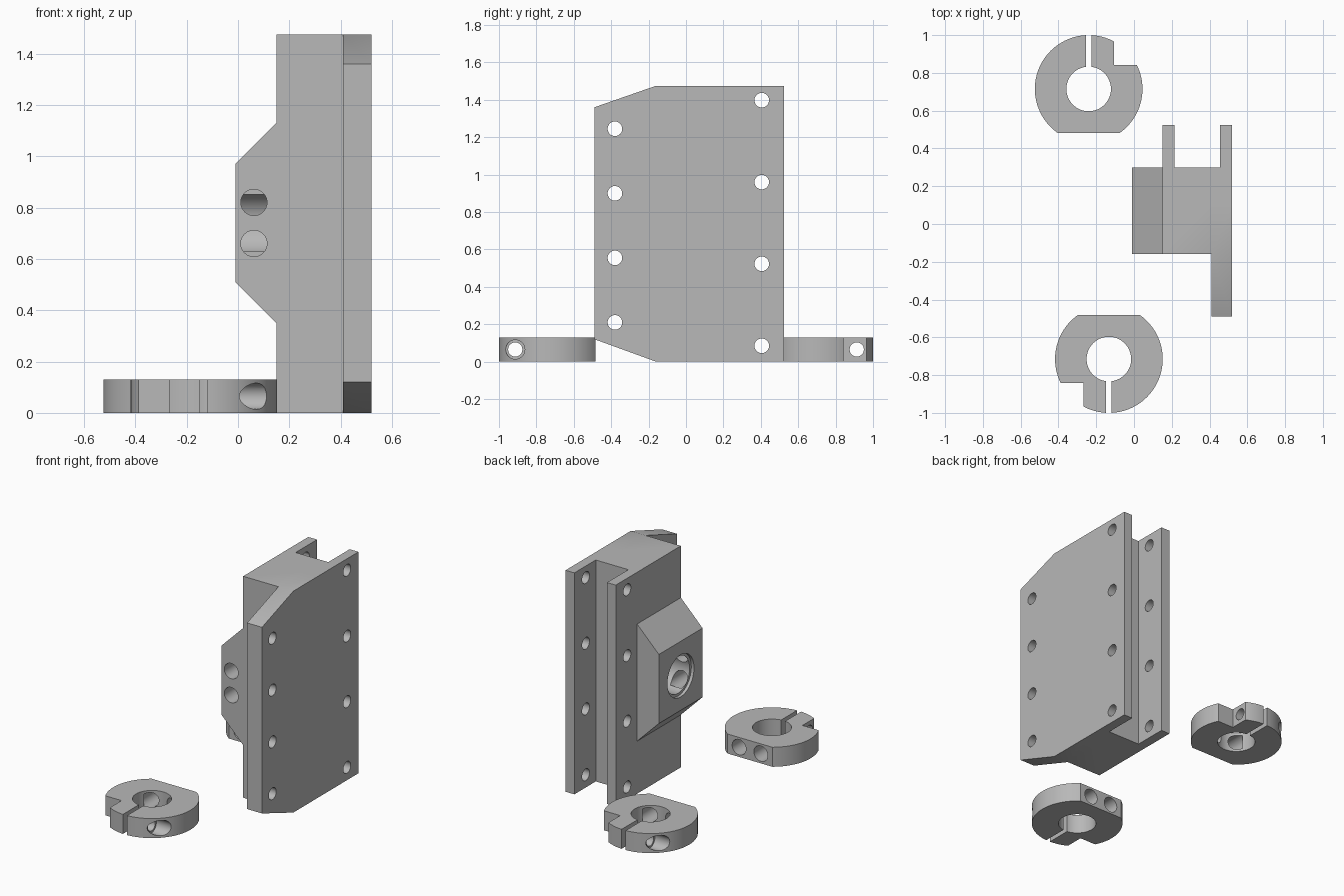
import bpy, bmesh
from math import pi
from mathutils import Matrix, Vector

if "Cube" in bpy.data.objects:
    bpy.data.objects.remove(bpy.data.objects["Cube"])

grey = bpy.data.materials.new("machined grey")
grey.diffuse_color = (0.48, 0.48, 0.48, 1)
grey.use_nodes = True
grey.node_tree.nodes["Principled BSDF"].inputs["Base Color"].default_value = grey.diffuse_color


def finish(bm, name):
    bmesh.ops.recalc_face_normals(bm, faces=bm.faces)
    me = bpy.data.meshes.new(name)
    bm.to_mesh(me)
    bm.free()
    me.materials.append(grey)
    ob = bpy.data.objects.new(name, me)
    bpy.context.collection.objects.link(ob)
    return ob


def prism(name, pts, axis, lo, hi):
    """Extrude a 2D outline along an axis (pts are the other two axes in order)."""
    bm = bmesh.new()

    def place(p, d):
        c = list(p)
        c.insert("xyz".index(axis), d)
        return Vector(c)
    face = bm.faces.new([bm.verts.new(place(p, lo)) for p in pts])
    ext = bmesh.ops.extrude_face_region(bm, geom=[face])["geom"]
    moved = [g for g in ext if isinstance(g, bmesh.types.BMVert)]
    bmesh.ops.translate(bm, verts=moved, vec=place((0, 0), hi - lo))
    return finish(bm, name)


def box(name, x0, x1, y0, y1, z0, z1):
    return prism(name, [(x0, y0), (x1, y0), (x1, y1), (x0, y1)], "z", z0, z1)


def rod(name, axis, a, b, r, lo, hi, seg=48):
    """Cylinder along an axis; a, b are the centre on the other two axes."""
    rot = {"x": Matrix.Rotation(pi / 2, 4, "Y"),
           "y": Matrix.Rotation(pi / 2, 4, "X"), "z": Matrix()}[axis]
    c = [a, b]
    c.insert("xyz".index(axis), (lo + hi) / 2)
    bm = bmesh.new()
    bmesh.ops.create_cone(bm, cap_ends=True, segments=seg, radius1=r, radius2=r,
                          depth=hi - lo, matrix=Matrix.Translation(c) @ rot)
    return finish(bm, name)


def combine(target, tool, op="DIFFERENCE"):
    m = target.modifiers.new(op, "BOOLEAN")
    m.operation, m.solver, m.object = op, "EXACT", tool
    bpy.context.view_layer.objects.active = target
    bpy.ops.object.modifier_apply(modifier=m.name)
    bpy.data.objects.remove(tool)


def shade(ob):
    bpy.ops.object.select_all(action="DESELECT")
    ob.select_set(True)
    bpy.context.view_layer.objects.active = ob
    bpy.ops.object.shade_smooth_by_angle(angle=0.5)


# Mounting block: body with two rear flanges
H = 1.475
block = prism("mounting_block", [
    (0.15, -0.16), (0.52, -0.16), (0.52, 0.525), (0.455, 0.525), (0.455, 0.30),
    (0.215, 0.30), (0.215, 0.525), (0.15, 0.525)], "z", 0, H)

# Front flange with sloped ends
combine(block, prism("front_flange", [
    (-0.49, 0.12), (-0.16, 0), (0.1, 0), (0.1, H), (-0.16, H), (-0.49, 1.36)],
    "x", 0.41, 0.52), "UNION")

# Tapered boss on the left side
combine(block, prism("boss", [
    (-0.01, 0.51), (0.15, 0.35), (0.25, 0.35), (0.25, 1.13), (0.15, 1.13),
    (-0.01, 0.97)], "y", -0.16, 0.30), "UNION")

# Blind bore with a wider mouth
combine(block, rod("bore", "x", 0.07, 0.74, 0.122, -0.1, 0.40, 64))
combine(block, rod("bore_mouth", "x", 0.07, 0.74, 0.14, -0.1, 0.01, 64))

# Set screw holes
for z in (0.66, 0.82):
    combine(block, rod("screw_hole", "y", 0.062, z, 0.051, -0.3, 0.02))

# Flange bolt holes
for y, zs in ((-0.38, (0.21, 0.555, 0.90, 1.245)), (0.405, (0.085, 0.523, 0.96, 1.398))):
    for z in zs:
        combine(block, rod("bolt_hole", "x", y, z, 0.039, 0.0, 0.7))
shade(block)


def shaft_clamp(name, x, y, angle):
    """Split collar, slot toward -y, flat toward +y."""
    h, r = 0.13, 0.285
    ob = rod(name, "z", 0, 0, r, 0, h, 96)
    combine(ob, box("flat", -1, 1, 0.232, 1, -1, 1))
    combine(ob, rod("bore", "z", 0, 0, 0.118, -1, 1, 64))
    combine(ob, box("slot", -0.015, 0.015, -1, -0.05, -1, 1))
    combine(ob, box("notch", -1, -0.135, -1, -0.128, -1, 1))
    combine(ob, rod("clamp_hole", "x", -0.198, h / 2, 0.038, -1, 1))
    combine(ob, rod("counterbore", "x", -0.198, h / 2, 0.051, 0.135, 1))
    for sx in (-0.08, 0.08):
        combine(ob, rod("screw_hole", "y", sx, h / 2, 0.051, 0.06, 1))
    ob.data.transform(Matrix.Translation((x, y, 0)) @ Matrix.Rotation(angle, 4, "Z"))
    shade(ob)


shaft_clamp("front_shaft_clamp", -0.133, -0.715, 0)
shaft_clamp("rear_shaft_clamp", -0.24, 0.715, pi)
